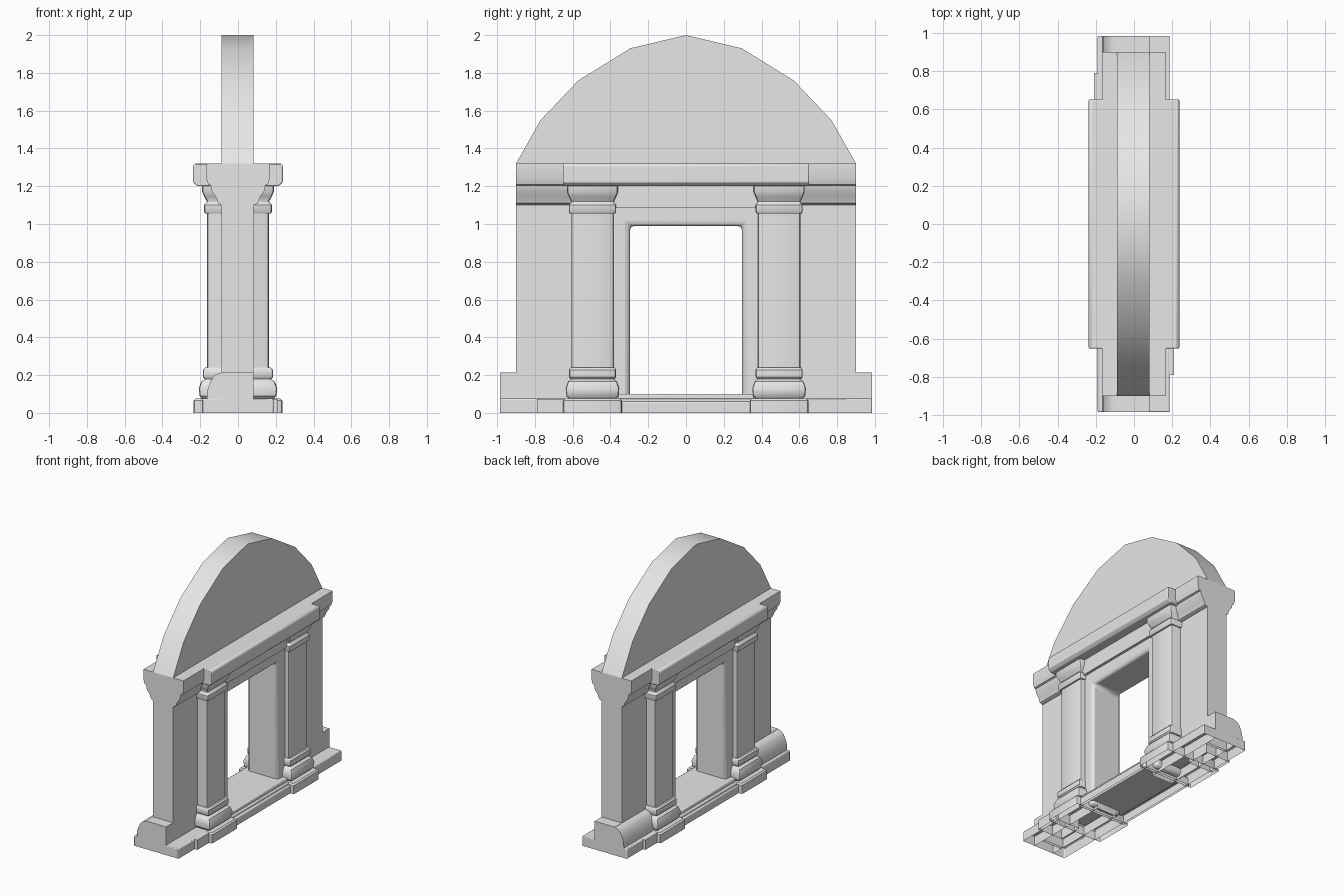
import bpy, bmesh, math

cube = bpy.data.objects.get("Cube")
if cube:
    bpy.data.objects.remove(cube, do_unlink=True)

stone = bpy.data.materials.new("grey stone")
stone.use_nodes = True
GREY = (0.8, 0.8, 0.8, 1)
stone.diffuse_color = GREY
stone.node_tree.nodes["Principled BSDF"].inputs["Base Color"].default_value = GREY


def finish(name, bm, bevel=0, segments=2):
    """Open the underside, add the material, bevel and shade."""
    bmesh.ops.recalc_face_normals(bm, faces=bm.faces)
    under = [f for f in bm.faces if all(v.co.z < 0.001 for v in f.verts)]
    bmesh.ops.delete(bm, geom=under, context='FACES')
    mesh = bpy.data.meshes.new(name)
    bm.to_mesh(mesh)
    bm.free()
    ob = bpy.data.objects.new(name, mesh)
    bpy.context.collection.objects.link(ob)
    mesh.materials.append(stone)
    if bevel:
        mod = ob.modifiers.new("soft edges", 'BEVEL')
        mod.width, mod.segments, mod.limit_method = bevel, segments, 'ANGLE'
    bpy.ops.object.select_all(action='DESELECT')
    bpy.context.view_layer.objects.active = ob
    ob.select_set(True)
    bpy.ops.object.shade_smooth_by_angle(angle=math.radians(35))
    return ob


def loft(bm, rings):
    """Skin matching closed rings and cap both ends."""
    loops = [[bm.verts.new(p) for p in ring] for ring in rings]
    n = len(loops[0])
    for a, b in zip(loops, loops[1:]):
        for i in range(n):
            j = (i + 1) % n
            bm.faces.new((a[i], a[j], b[j], b[i]))
    bm.faces.new(loops[0])
    bm.faces.new(loops[-1])


def prism_x(name, outline, x0, x1, **kw):
    bm = bmesh.new()
    loft(bm, [[(x, y, z) for y, z in outline] for x in (x0, x1)])
    return finish(name, bm, **kw)


def prism_y(name, outline, y0, y1, **kw):
    bm = bmesh.new()
    loft(bm, [[(x, y, z) for x, z in outline] for y in (y0, y1)])
    return finish(name, bm, **kw)


def box(name, x0, x1, y0, y1, z0, z1, **kw):
    return prism_x(name, [(y0, z0), (y1, z0), (y1, z1), (y0, z1)], x0, x1, **kw)


# Wall with its doorway, and the arched gable above
prism_x("wall", [(-.9, 0), (-.3, 0), (-.3, .99), (.3, .99), (.3, 0), (.9, 0),
                 (.9, 1.32), (-.9, 1.32)], -.088, .082)
half_arch = [(.9, 1.32), (.77, 1.55), (.57, 1.76), (.295, 1.93)]
prism_x("arched_gable",
        half_arch + [(0, 2)] + [(-y, z) for y, z in reversed(half_arch)], -.088, .082)

# Cornice with a cove on both sides
cove = [(.085, 1.10), (.105, 1.11), (.115, 1.14), (.14, 1.175), (.145, 1.205),
        (.158, 1.21), (.168, 1.24), (.168, 1.32)]
prism_y("cornice", cove + [(-x, z) for x, z in reversed(cove)], -.9, .9)

# Entablature over the columns, with the frieze under it
prism_y("entablature", [(-.215, 1.2), (.215, 1.2), (.237, 1.22), (.237, 1.31),
                        (.227, 1.32), (-.227, 1.32), (-.237, 1.31), (-.237, 1.22)],
        -.652, .652, bevel=.006)
box("frieze", -.15, .15, -.4, .4, 1.085, 1.205)

# Door frame
prism_x("door_frame", [(-.4, .02), (-.297, .02), (-.297, .99), (.297, .99), (.297, .02),
                       (.4, .02), (.4, 1.15), (-.4, 1.15)], -.13, .13, bevel=.025, segments=3)

# Plinth, end blocks and the moulding along the left foot of the wall
box("plinth", -.19, .187, -.985, .985, 0, .075, bevel=.006)
box("threshold_step", -.205, .205, -.36, .36, 0, .06, bevel=.008)
box("door_sill", -.17, .17, -.36, .36, .05, .1, bevel=.008)
for side in (-1, 1):
    y0, y1 = sorted((side * .88, side * .985))
    box("end_block", -.088, .082, y0, y1, 0, .215)
    x0, x1 = sorted((0, -side * .21))
    y0, y1 = sorted((side * .6, side * .79))
    box("plinth_step", x0, x1, y0, y1, 0, .074)
    y0, y1 = sorted((side * .4, side * .985))
    prism_y("base_moulding", [(-.08, .07), (-.165, .07), (-.162, .12), (-.15, .155),
                              (-.135, .185), (-.115, .205), (-.08, .215)], y0, y1)

# Columns: rounded rectangular sections as (height, half width y, half depth x)
SECTIONS = [(0, .155, .235), (.065, .155, .235), (.075, .147, .225),
            (.075, .125, .19), (.09, .138, .203), (.13, .142, .208), (.165, .13, .195),
            (.18, .112, .172), (.18, .118, .178), (.19, .124, .186), (.228, .124, .186),
            (.24, .117, .175), (.24, .112, .163), (1.055, .112, .163),
            (1.055, .12, .174), (1.065, .125, .18), (1.1, .125, .18), (1.11, .115, .172),
            (1.12, .114, .165), (1.145, .125, .178), (1.17, .135, .19), (1.21, .135, .19)]


def rounded_ring(cy, z, hy, hx, r=.014):
    ring = []
    for quarter in range(4):
        mid = math.pi / 4 + quarter * math.pi / 2
        sx, sy = math.copysign(1, math.cos(mid)), math.copysign(1, math.sin(mid))
        for step in (-1, 0, 1):
            a = mid + step * math.pi / 4
            ring.append((sx * (hx - r) + r * math.cos(a),
                         cy + sy * (hy - r) + r * math.sin(a), z))
    return ring


for name, cy in (("front_columns", -.495), ("back_columns", .493)):
    bm = bmesh.new()
    loft(bm, [rounded_ring(cy, *s) for s in SECTIONS])
    finish(name, bm)
